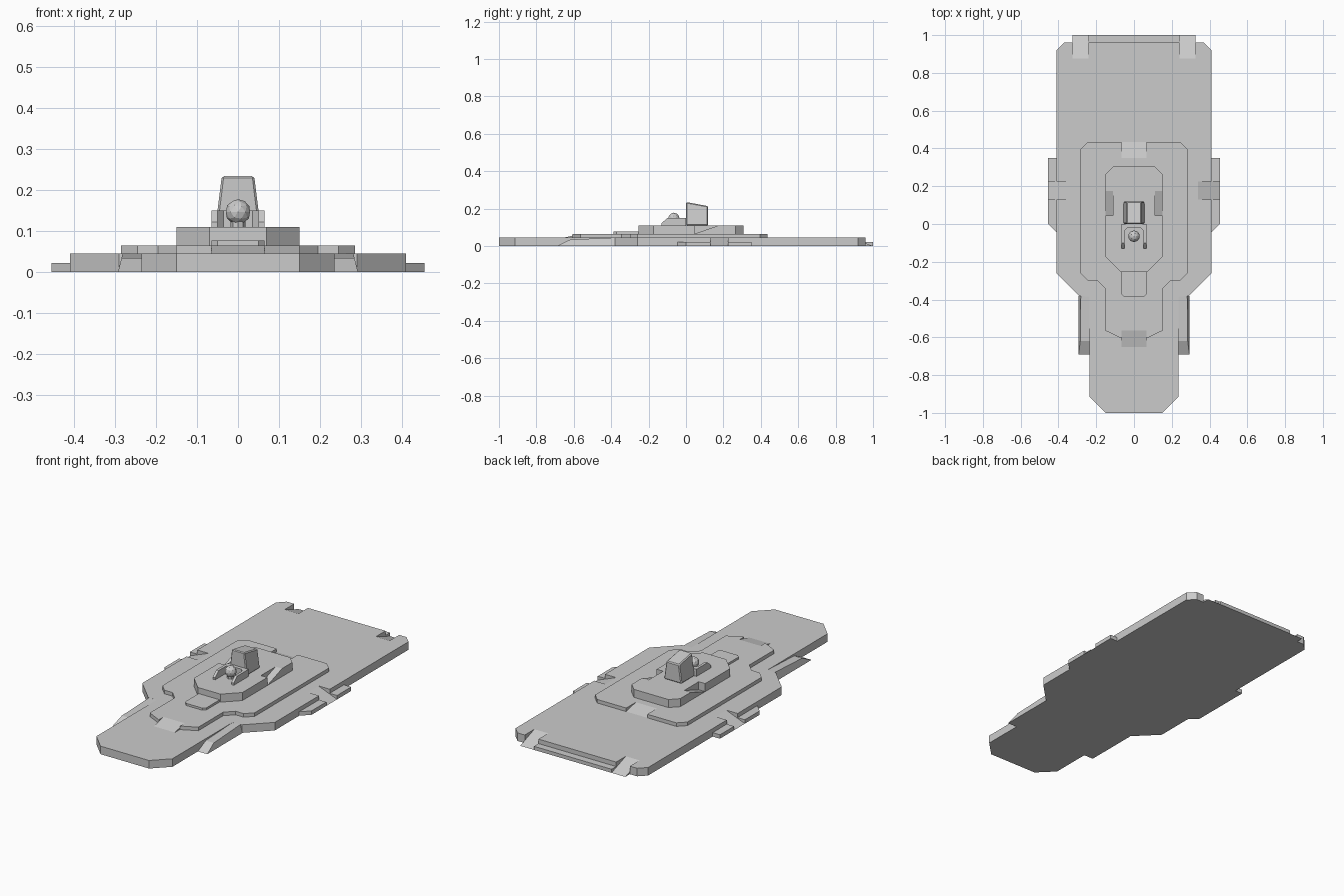
import bpy, bmesh
from mathutils import Vector

if "Cube" in bpy.data.objects:
    bpy.data.objects.remove(bpy.data.objects["Cube"])


def prism(name, pts, lo, hi, axis="z", mirror=False):
    """Extrude a closed 2D profile along an axis; optionally mirror across x = 0."""
    place = {"z": lambda a, b, t: (a, b, t),
             "x": lambda a, b, t: (t, a, b),
             "y": lambda a, b, t: (a, t, b)}[axis]
    bm = bmesh.new()
    face = bm.faces.new([bm.verts.new(place(a, b, lo)) for a, b in pts])
    ext = bmesh.ops.extrude_face_region(bm, geom=[face])
    step = Vector(place(0, 0, hi - lo))
    bmesh.ops.translate(bm, vec=step, verts=[v for v in ext["geom"] if isinstance(v, bmesh.types.BMVert)])
    bmesh.ops.recalc_face_normals(bm, faces=bm.faces)
    mesh = bpy.data.meshes.new(name)
    bm.to_mesh(mesh)
    bm.free()
    obj = bpy.data.objects.new(name, mesh)
    bpy.context.collection.objects.link(obj)
    if mirror:
        obj.modifiers.new("mirror", 'MIRROR')
    return obj


def both(half):
    """Complete a right-hand half outline with its left-hand copy."""
    return half + [(-x, y) for x, y in reversed(half)]


Z1, Z2, Z3 = 0.045, 0.065, 0.11

# Ground slab, with notches for the side and rear ramps
prism("base_slab", both([
    (0.15, -1.0), (0.235, -0.915), (0.235, -0.385), (0.29, -0.38), (0.41, -0.26),
    (0.41, 0.13), (0.34, 0.13), (0.34, 0.225), (0.41, 0.225), (0.41, 0.92),
    (0.37, 0.96), (0.325, 0.96), (0.325, 0.875), (0.24, 0.875), (0.24, 0.96)]), 0, Z1)
prism("rear_ledge", both([(0.24, 0.96), (0.24, 1.0)]), 0, 0.02)
prism("rear_ramp", [(0.875, 0), (1.0, 0), (0.875, Z1)], 0.24, 0.325, "x", True)

# Low side ledges on either side of the side ramp
prism("side_ledge_front", [(0.41, -0.045), (0.455, 0), (0.455, 0.13), (0.41, 0.13)], 0, 0.022, mirror=True)
prism("side_ledge_rear", [(0.41, 0.225), (0.455, 0.225), (0.455, 0.35), (0.41, 0.35)], 0, 0.022, mirror=True)
prism("side_ramp", [(0.34, 0), (0.455, 0), (0.34, Z1)], 0.13, 0.225, "y", True)

# Long front ramps, outer wall leaning inwards
flank = prism("front_side_ramp", [(-0.69, 0), (-0.38, 0), (-0.38, Z1), (-0.62, 0.034)],
              0.235, 0.293, "x", True)
for v in flank.data.vertices:
    if v.co.x > 0.25:
        v.co.x -= 0.25 * v.co.z

# Second terrace
prism("middle_terrace", both([
    (0.065, -0.565), (0.065, -0.607), (0.15, -0.565), (0.15, -0.345), (0.195, -0.30),
    (0.245, -0.30), (0.285, -0.26), (0.285, 0.395), (0.245, 0.435), (0.065, 0.435),
    (0.065, 0.35)]), Z1, Z2)
prism("terrace_front_ramp", [(-0.65, Z1), (-0.565, Z1), (-0.565, Z2)], -0.065, 0.065, "x")
prism("terrace_rear_ramp", [(0.435, Z1), (0.35, Z1), (0.35, Z2)], -0.065, 0.065, "x")

# Third terrace with side ramps and entry step
prism("upper_terrace", both([
    (0.07, -0.255), (0.15, -0.175), (0.15, 0.045), (0.11, 0.045), (0.11, 0.175),
    (0.15, 0.175), (0.15, 0.265), (0.107, 0.308)]), Z2, Z3)
prism("upper_side_ramp", [(0.045, Z2), (0.175, Z2), (0.175, Z3)], 0.11, 0.15, "x", True)
prism("entry_step", both([(0.05, -0.387), (0.065, -0.372), (0.065, -0.25)]), Z2, 0.077)

# Cradle around the dome: two sloped arms and a back wall
prism("cradle_arm", [(-0.13, Z3), (-0.13, 0.122), (-0.10, 0.15), (0, 0.15), (0, Z3)],
      0.05, 0.065, "x", True)
prism("cradle_back", both([(0.035, -0.02), (0.05, -0.035), (0.05, 0)]), Z3, 0.15)

# Faceted ball on a short pedestal
bpy.ops.mesh.primitive_cylinder_add(vertices=8, radius=0.018, depth=0.03, location=(0, -0.065, Z3 + 0.015))
bpy.context.object.name = "ball_pedestal"
bpy.ops.mesh.primitive_ico_sphere_add(subdivisions=2, radius=0.031, location=(0, -0.065, 0.147))
bpy.context.object.name = "ball"

# Tapered tower with a slanted roof
tower = prism("tower", [(0, Z3), (0.118, Z3), (0.118, 0.213), (0, 0.235)], -0.055, 0.055, "x")
for v in tower.data.vertices:
    if v.co.z > 0.2:
        v.co.x *= 0.72
bevel = tower.modifiers.new("soft_edges", 'BEVEL')
bevel.width, bevel.segments = 0.005, 1
